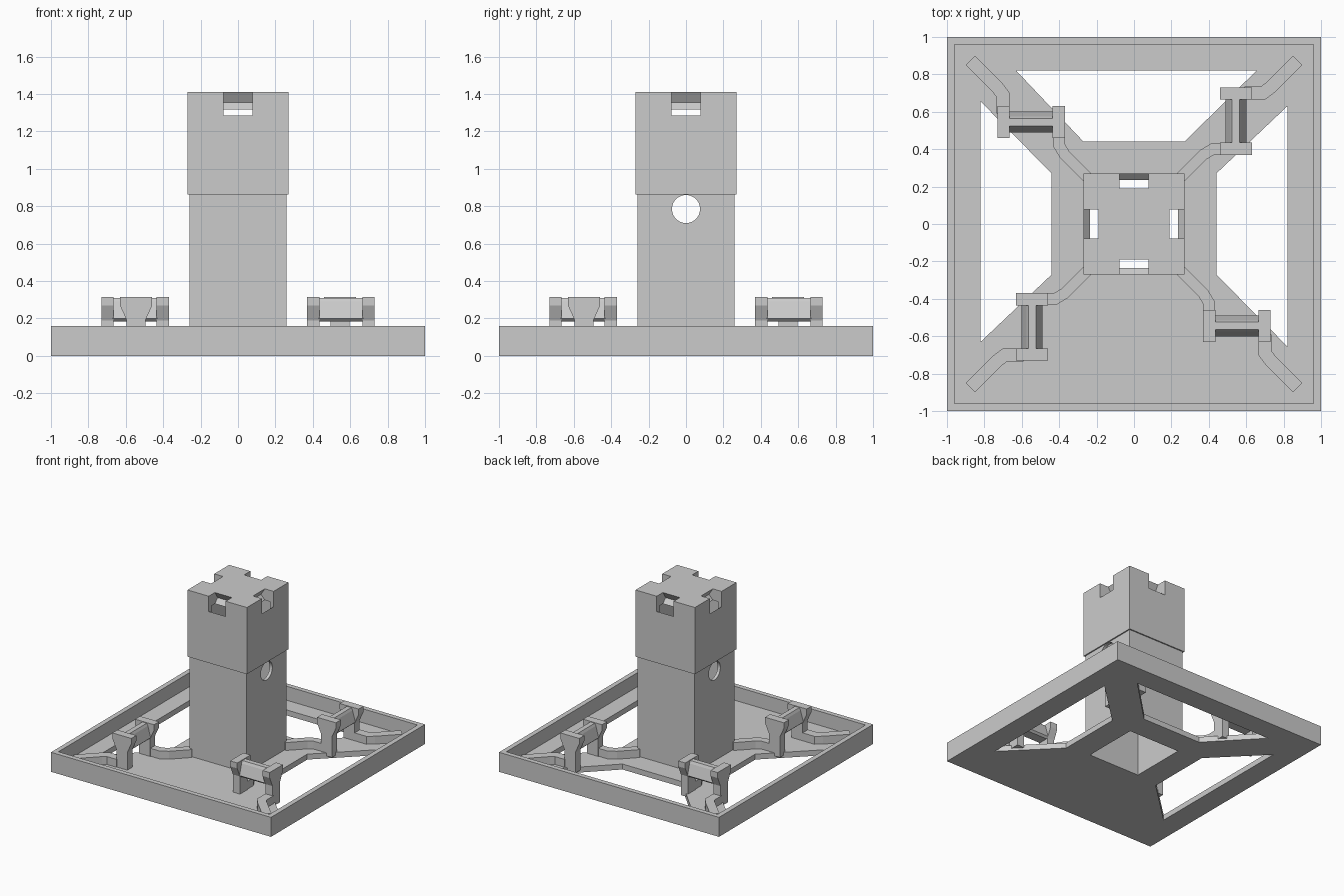
import bpy, bmesh, math
from mathutils import Matrix, Vector

cube = bpy.data.objects.get("Cube")
if cube:
    bpy.data.objects.remove(cube)

grey = bpy.data.materials.new("light_grey")
grey.use_nodes = True
grey.diffuse_color = (0.6, 0.6, 0.6, 1)
grey.node_tree.nodes["Principled BSDF"].inputs["Base Color"].default_value = (0.6, 0.6, 0.6, 1)

UP = Matrix.Identity(4)
ALONG_X = Matrix(((0, 0, 1, 0), (1, 0, 0, 0), (0, 1, 0, 0), (0, 0, 0, 1)))  # outline = (y, z)
ALONG_Y = Matrix(((1, 0, 0, 0), (0, 0, 1, 0), (0, 1, 0, 0), (0, 0, 0, 1)))  # outline = (x, z)


def prism(name, outline, low, high, axis=UP, turn=0):
    """Extrude an outline along an axis, then turn it in quarter turns about z."""
    bm = bmesh.new()
    face = bm.faces.new([bm.verts.new((a, b, low)) for a, b in outline])
    extruded = bmesh.ops.extrude_face_region(bm, geom=[face])["geom"]
    top = [v for v in extruded if isinstance(v, bmesh.types.BMVert)]
    bmesh.ops.translate(bm, verts=top, vec=Vector((0, 0, high - low)))
    bm.transform(Matrix.Rotation(turn * math.pi / 2, 4, "Z") @ axis)
    bmesh.ops.recalc_face_normals(bm, faces=bm.faces)
    mesh = bpy.data.meshes.new(name)
    bm.to_mesh(mesh)
    bm.free()
    mesh.materials.append(grey)
    obj = bpy.data.objects.new(name, mesh)
    bpy.context.collection.objects.link(obj)
    return obj


def square(half):
    return [(-half, -half), (half, -half), (half, half), (-half, half)]


def circle(radius, z, count=48):
    steps = [2 * math.pi * i / count for i in range(count)]
    return [(radius * math.cos(t), z + radius * math.sin(t)) for t in steps]


def cut(obj, cutters):
    """Subtract every cutter, bake the result and remove the cutters."""
    for cutter in cutters:
        mod = obj.modifiers.new("cut", "BOOLEAN")
        mod.operation, mod.solver, mod.object = "DIFFERENCE", "EXACT", cutter
    graph = bpy.context.evaluated_depsgraph_get()
    mesh = bpy.data.meshes.new_from_object(obj.evaluated_get(graph))
    obj.modifiers.clear()
    obj.data = mesh
    for cutter in cutters:
        bpy.data.objects.remove(cutter)


def strip(points, width):
    """Outline of a constant-width band following a path, with mitred joints."""
    pts = [Vector(p) for p in points]
    left, right = [], []
    for i, p in enumerate(pts):
        a = (p - pts[i - 1]).normalized() if i else None
        b = (pts[i + 1] - p).normalized() if i < len(pts) - 1 else None
        d = ((a or b) + (b or a)).normalized()
        n = Vector((-d.y, d.x))
        reach = width / 2 / max(0.5, d.dot(b or a))
        left.append(tuple(p + n * reach))
        right.append(tuple(p - n * reach))
    return left + right[::-1]


PLATE = 0.045

# Base plate with four openings and a square well under the tower
plate = prism("base_plate", square(0.98), 0, PLATE)
opening = [(-0.27, 0.44), (0.27, 0.44), (0.655, 0.82), (-0.63, 0.82)]
cut(plate, [prism("opening", opening, -0.1, 0.2, turn=k) for k in range(4)]
    + [prism("well", square(0.235), -0.1, 0.2)])

# Raised rim around the base
rim = prism("base_rim", square(1), 0, 0.16)
cut(rim, [prism("rim_inside", square(0.96), -0.1, 0.3)])

# Hollow tower shaft with a round window in each side
shaft = prism("tower_shaft", square(0.26), 0, 0.865)
cut(shaft, [prism("shaft_inside", square(0.235), -0.1, 1)]
    + [prism("window", circle(0.075, 0.785), -0.5, 0.5, axis) for axis in (ALONG_X, ALONG_Y)])

# Hollow tower head with a notch in the middle of each top edge
head = prism("tower_head", square(0.27), 0.862, 1.41)
notch = [(0.30, 1.45), (0.19, 1.45), (0.19, 1.41), (0.155, 1.355), (0.19, 1.318),
         (0.19, 1.25), (0.235, 1.25), (0.27, 1.285), (0.30, 1.285)]
cut(head, [prism("head_inside", square(0.235), 0.8, 1.317)]
    + [prism("notch", notch, -0.077, 0.077, ALONG_X, k) for k in range(4)])

# Roller stands and guide ribs, one set on each diagonal arm
CX = 0.545
half_post = [(0.05, 0.02), (0.05, 0.19), (0.086, 0.27), (0.086, 0.315)]
post = [(CX + x, z) for x, z in half_post] + [(CX - x, z) for x, z in half_post[::-1]]
half_bar = [(0.04, 0.185), (0.056, 0.20), (0.03, 0.29), (0.02, 0.31)]
bar = [(CX + x, z) for x, z in half_bar] + [(CX - x, z) for x, z in half_bar[::-1]]
ribs = {
    "outer_rib": ([(0.875, 0.875), (0.73, 0.73), (0.69, 0.70), (0.59, 0.70)], 0.07),
    "inner_rib": ([(0.25, 0.25), (0.37, 0.37), (0.42, 0.40), (0.50, 0.40)], 0.06),
}
for k, corner in enumerate(("back_left", "back_right", "front_right", "front_left")):
    prism(corner + "_inner_post", post, 0.37, 0.435, ALONG_Y, k)
    prism(corner + "_outer_post", post, 0.665, 0.73, ALONG_Y, k)
    prism(corner + "_crossbar", bar, 0.43, 0.67, ALONG_Y, k)
    for name, (path, width) in ribs.items():
        prism(corner + "_" + name, strip(path, width), 0.02, 0.11, turn=k)
